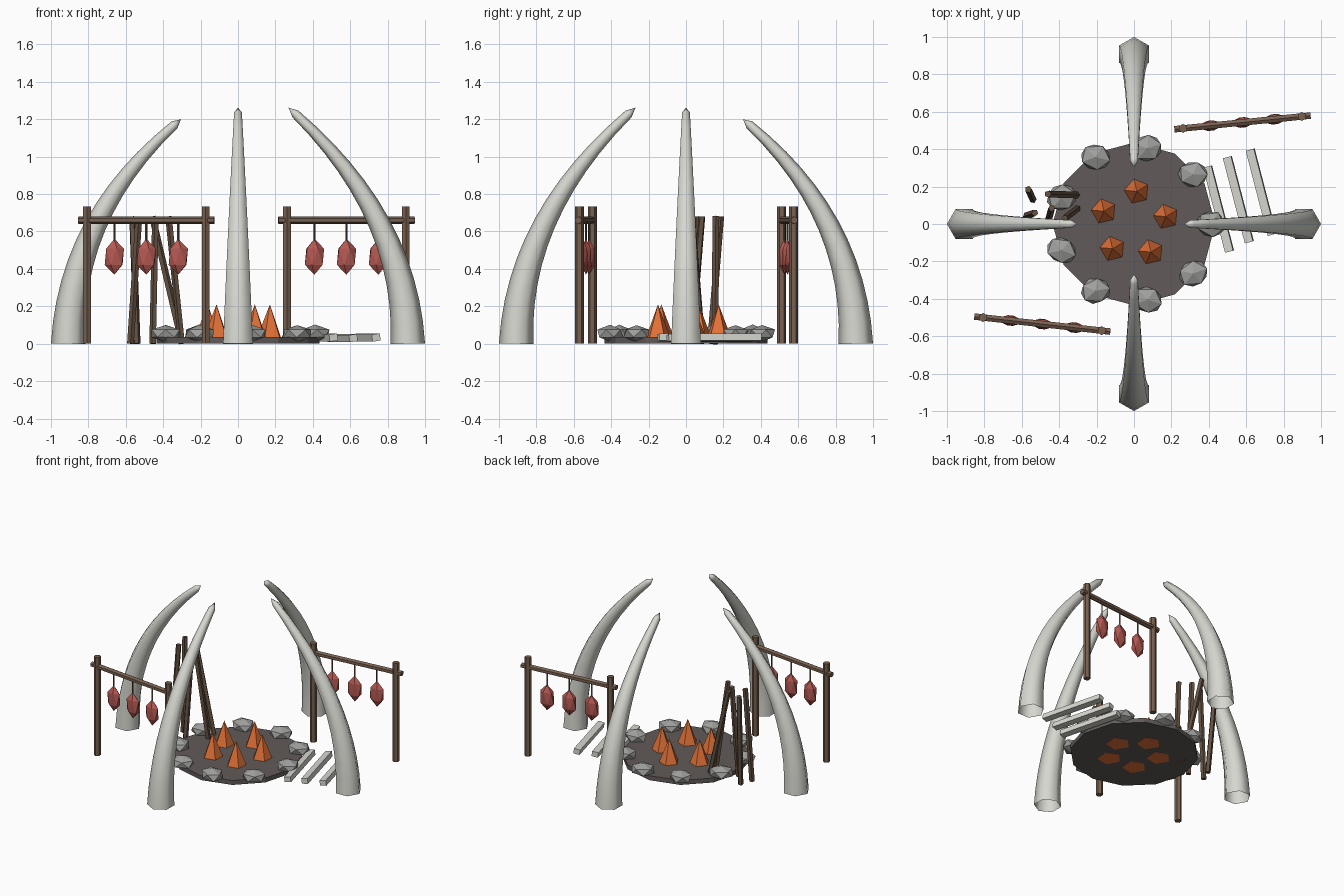
import bpy, bmesh, math, random
from mathutils import Vector, Matrix

if "Cube" in bpy.data.objects:
    bpy.data.objects.remove(bpy.data.objects["Cube"])

random.seed(3)


def mat(name, r, g, b):
    m = bpy.data.materials.new(name)
    m.diffuse_color = (r, g, b, 1)
    m.use_nodes = True
    m.node_tree.nodes["Principled BSDF"].inputs["Base Color"].default_value = m.diffuse_color
    return m


IVORY = mat("ivory", .68, .68, .63)
WOOD = mat("wood", .19, .12, .08)
DARK_WOOD = mat("dark_wood", .13, .085, .055)
MEAT = mat("meat", .46, .10, .085)
FIRE = mat("fire", .78, .17, .04)
ASH = mat("ash", .12, .105, .10)
STONE = mat("stone", .35, .35, .34)


def finish(name, bm, material):
    me = bpy.data.meshes.new(name)
    bm.to_mesh(me)
    bm.free()
    me.materials.append(material)
    ob = bpy.data.objects.new(name, me)
    bpy.context.collection.objects.link(ob)
    return ob


def rod(name, a, b, r, material, sides=6, r2=None):
    a, b = Vector(a), Vector(b)
    d = b - a
    bm = bmesh.new()
    bmesh.ops.create_cone(bm, cap_ends=True, segments=sides, radius1=r,
                          radius2=r if r2 is None else r2, depth=d.length)
    bm.transform(Matrix.Translation((a + b) / 2) @ d.to_track_quat('Z', 'Y').to_matrix().to_4x4())
    return finish(name, bm, material)


def lump(name, loc, size, angle, material, jitter=0):
    bm = bmesh.new()
    bmesh.ops.create_icosphere(bm, subdivisions=1, radius=1)
    for v in bm.verts:
        v.co *= 1 + random.uniform(-jitter, jitter)
    bm.transform(Matrix.Translation(loc) @ Matrix.Rotation(angle, 4, 'Z') @ Matrix.Diagonal((*size, 1)))
    return finish(name, bm, material)


def tusk(name, angle, tip):
    # hexagonal rings swept along a quadratic curve, open at the base
    p0, p1, p2 = Vector((.908, 0, 0)), Vector((.90, 0, .70)), Vector((tip[0], 0, tip[1]))
    bm = bmesh.new()
    rings, n, steps = [], 6, 12
    for i in range(steps + 1):
        t = .97 * i / steps
        c = p0 * (1 - t) ** 2 + p1 * 2 * t * (1 - t) + p2 * t * t
        d = ((p1 - p0) * (1 - t) + (p2 - p1) * t).normalized()
        side = Vector((d.z, 0, -d.x))
        r = .092 - .070 * t
        rings.append([bm.verts.new(c + side * r * math.cos(k * math.tau / n)
                                   + Vector((0, 1, 0)) * r * math.sin(k * math.tau / n)) for k in range(n)])
    for a, b in zip(rings, rings[1:]):
        for k in range(n):
            bm.faces.new((a[k], a[(k + 1) % n], b[(k + 1) % n], b[k]))
    end = bm.verts.new(p2)
    for k in range(n):
        bm.faces.new((rings[-1][k], rings[-1][(k + 1) % n], end))
    for f in bm.faces:
        f.smooth = True
    bm.transform(Matrix.Rotation(angle, 4, 'Z'))
    return finish(name, bm, IVORY)


# Four arching tusks
for name, deg, tip in (("tusk_right", 0, (.27, 1.262)), ("tusk_back", 90, (.305, 1.20)),
                       ("tusk_left", 180, (.305, 1.20)), ("tusk_front", 270, (.27, 1.262))):
    tusk(name, math.radians(deg), tip)

# Fire pit, ring of stones and flames
rod("fire_pit", (0, 0, .002), (0, 0, .035), .435, ASH, 12)
for k in range(9):
    a = math.radians(40 * k)
    lump(f"pit_stone_{k}", (.412 * math.cos(a), .412 * math.sin(a), .055),
         (.088, .075, .046), random.uniform(-.4, .4), STONE, .05)
for k in range(5):
    a = math.radians(13 + 72 * k)
    bm = bmesh.new()
    bmesh.ops.create_cone(bm, cap_ends=True, segments=5, radius1=.082, radius2=0, depth=.21)
    bm.transform(Matrix.Translation((.175 * math.cos(a), .175 * math.sin(a), .105))
                 @ Matrix.Rotation(a, 4, 'Z'))
    finish(f"flame_{k}", bm, FIRE)


# Drying racks with hanging meat
def rack(name, cx, cy, slope):
    u = Vector((math.cos(slope), math.sin(slope), 0))
    c = Vector((cx, cy, 0))
    up = Vector((0, 0, 1))
    for s in (-1, 1):
        p = c + u * s * .319
        rod(f"{name}_post", p, p + up * .733, .024, WOOD)
    rod(f"{name}_beam", c - u * .366 + up * .66, c + u * .366 + up * .66, .02, WOOD)
    for s in (-1, 0, 1):
        p = c + u * s * .172
        rod(f"{name}_cord", p + up * .54, p + up * .66, .006, DARK_WOOD, 4)
        lump(f"{name}_meat", p + up * .465, (.058, .032, .096), slope, MEAT)


rack("front_rack", -.49, -.535, -.11)
rack("back_rack", .58, .543, .10)

# Leaning sticks: base and top positions
for i, (bx, by, tx, ty) in enumerate(((-.54, .13, -.565, .185), (-.575, .045, -.53, .06),
                                      (-.455, .03, -.44, .085), (-.30, .155, -.46, .16),
                                      (-.30, .085, -.37, .03))):
    rod(f"leaning_stick_{i}", (bx, by, 0), (tx, ty, .68), .019, DARK_WOOD, 5)

# Pale planks lying beside the pit
for i, (x, y, z) in enumerate(((.452, .08, .033), (.558, .13, .03), (.68, .17, .033))):
    bm = bmesh.new()
    bmesh.ops.create_cube(bm, size=1)
    bm.transform(Matrix.Translation((x, y, z)) @ Matrix.Rotation(math.radians(14.5), 4, 'Z')
                 @ Matrix.Rotation(math.radians(-8), 4, 'Y') @ Matrix.Diagonal((.045, .47, .038, 1)))
    finish(f"plank_{i}", bm, IVORY)
